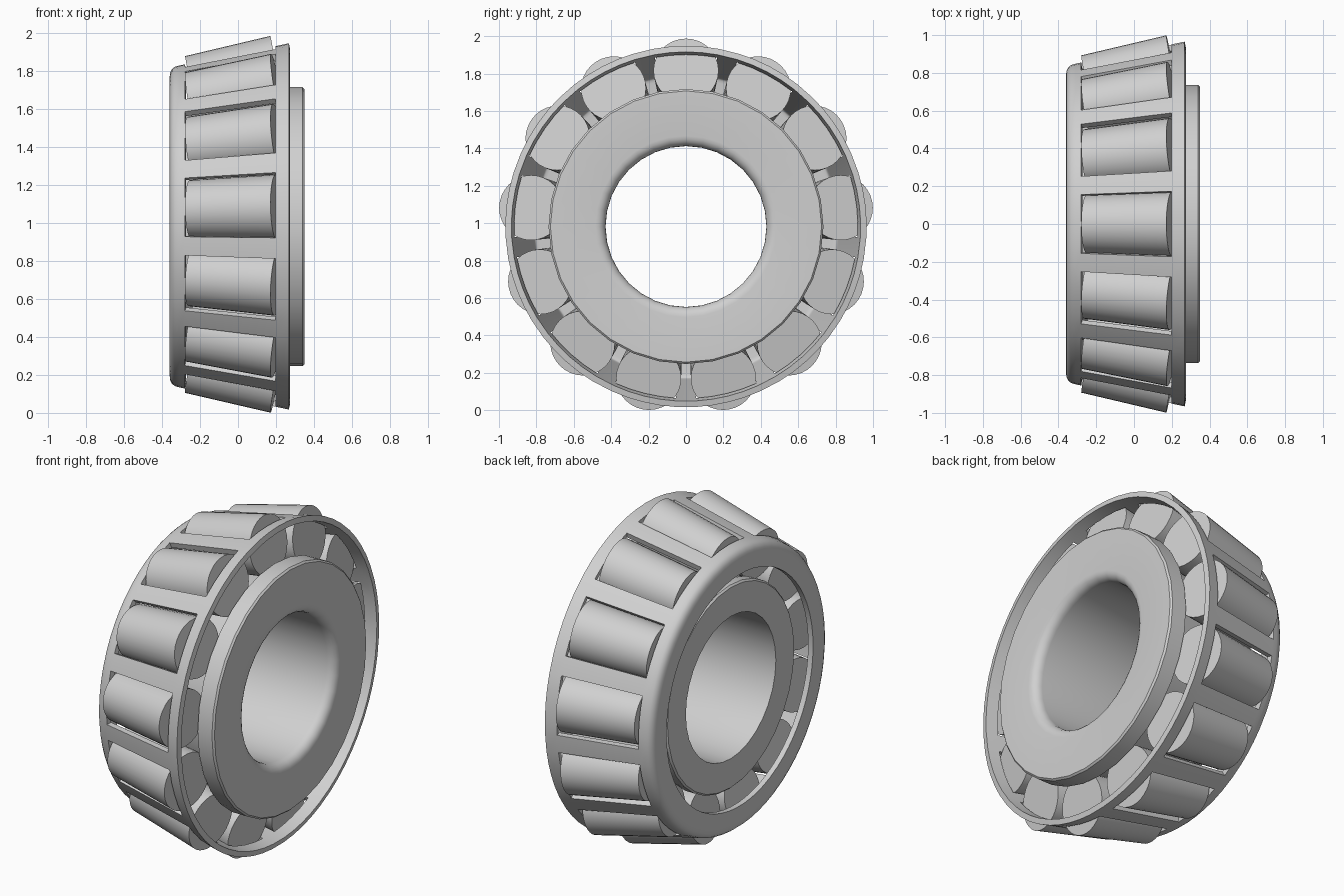
import bpy, bmesh, math
from mathutils import Vector

cube = bpy.data.objects.get("Cube")
if cube:
    bpy.data.objects.remove(cube, do_unlink=True)

CZ = 0.982          # height of the bearing axis
COUNT = 13          # number of rollers
STEP = 2 * math.pi / COUNT

steel = bpy.data.materials.new("steel grey")
steel.use_nodes = True
steel.diffuse_color = (0.63, 0.63, 0.63, 1)
steel.node_tree.nodes["Principled BSDF"].inputs["Base Color"].default_value = (0.63, 0.63, 0.63, 1)


def ring_point(x, r, a):
    """Point at distance r from the x axis, angle a measured from the top."""
    return Vector((x, r * math.sin(a), r * math.cos(a)))


def revolve(name, profile, angles, closed, skip=None):
    """Spin an (x, r) profile about the x axis; skip(i, j) leaves a hole."""
    bm = bmesh.new()
    rows = [[bm.verts.new(ring_point(x, r, a)) for a in angles] for x, r in profile]
    n, m = len(profile), len(angles)
    for i in range(n if closed else n - 1):
        for j in range(m):
            if skip and skip(i, j):
                continue
            k, l = (i + 1) % n, (j + 1) % m
            bm.faces.new((rows[i][j], rows[k][j], rows[k][l], rows[i][l]))
    if closed:
        bmesh.ops.recalc_face_normals(bm, faces=bm.faces)
    mesh = bpy.data.meshes.new(name)
    bm.to_mesh(mesh)
    bm.free()
    ob = bpy.data.objects.new(name, mesh)
    ob.location.z = CZ
    bpy.context.collection.objects.link(ob)
    return ob


def finish(ob):
    """Assign the material and smooth the curved faces."""
    if not ob.data.materials:
        ob.data.materials.append(steel)
    bpy.ops.object.select_all(action='DESELECT')
    ob.select_set(True)
    bpy.context.view_layer.objects.active = ob
    for mod in list(ob.modifiers):
        bpy.ops.object.modifier_apply(modifier=mod.name)
    bpy.ops.object.shade_smooth_by_angle(angle=math.radians(30))


# Inner ring: rounded bore edge, thrust rib, tapered raceway, small rib
fillet = [(0.295 + 0.055 * math.sin(t), 0.485 - 0.055 * math.cos(t))
          for t in (math.radians(18 * k) for k in range(6))]
ring_profile = [(-0.30, 0.43)] + fillet + [
    (0.35, 0.725), (0.34, 0.735), (0.245, 0.735), (0.232, 0.662),
    (-0.225, 0.592), (-0.235, 0.615), (-0.29, 0.615), (-0.30, 0.605)]
finish(revolve("inner_ring", ring_profile,
               [2 * math.pi * k / 32 for k in range(32)], True))

# Cage: thin tapered shell with an inward flange and one window per roller
HALF = math.radians(10.5)
PARTS = 4
cage_angles = [s * STEP - HALF + 2 * HALF * k / PARTS
               for s in range(COUNT) for k in range(PARTS + 1)]
cage_profile = [(-0.36, 0.70), (-0.36, 0.79), (-0.357, 0.812), (-0.348, 0.830),
                (-0.333, 0.842), (-0.31, 0.849), (-0.28, 0.855),
                (0.198, 0.951), (0.268, 0.966)]
WINDOW_ROW = 6
cage = revolve("cage", cage_profile, cage_angles, False,
               lambda i, j: i == WINDOW_ROW and j % (PARTS + 1) < PARTS)
shell = cage.modifiers.new("thickness", 'SOLIDIFY')
shell.thickness = 0.033
shell.offset = -1
shell.use_even_offset = True
finish(cage)

# Tapered rollers, all pointing at a common apex on the axis
small_end, big_end = (-0.25, 0.746), (0.204, 0.834)
roller_mesh = None
for s in range(COUNT):
    p = ring_point(*small_end, s * STEP)
    q = ring_point(*big_end, s * STEP)
    if roller_mesh is None:
        bpy.ops.mesh.primitive_cone_add(vertices=32, radius1=0.155, radius2=0.174,
                                        depth=(q - p).length)
        roller = bpy.context.object
        roller_mesh = roller.data
        finish(roller)
    else:
        roller = bpy.data.objects.new("roller", roller_mesh)
        bpy.context.collection.objects.link(roller)
    roller.name = f"roller_{s + 1}"
    roller.location = (p + q) / 2 + Vector((0, 0, CZ))
    roller.rotation_mode = 'QUATERNION'
    roller.rotation_quaternion = (q - p).to_track_quat('Z', 'Y')
